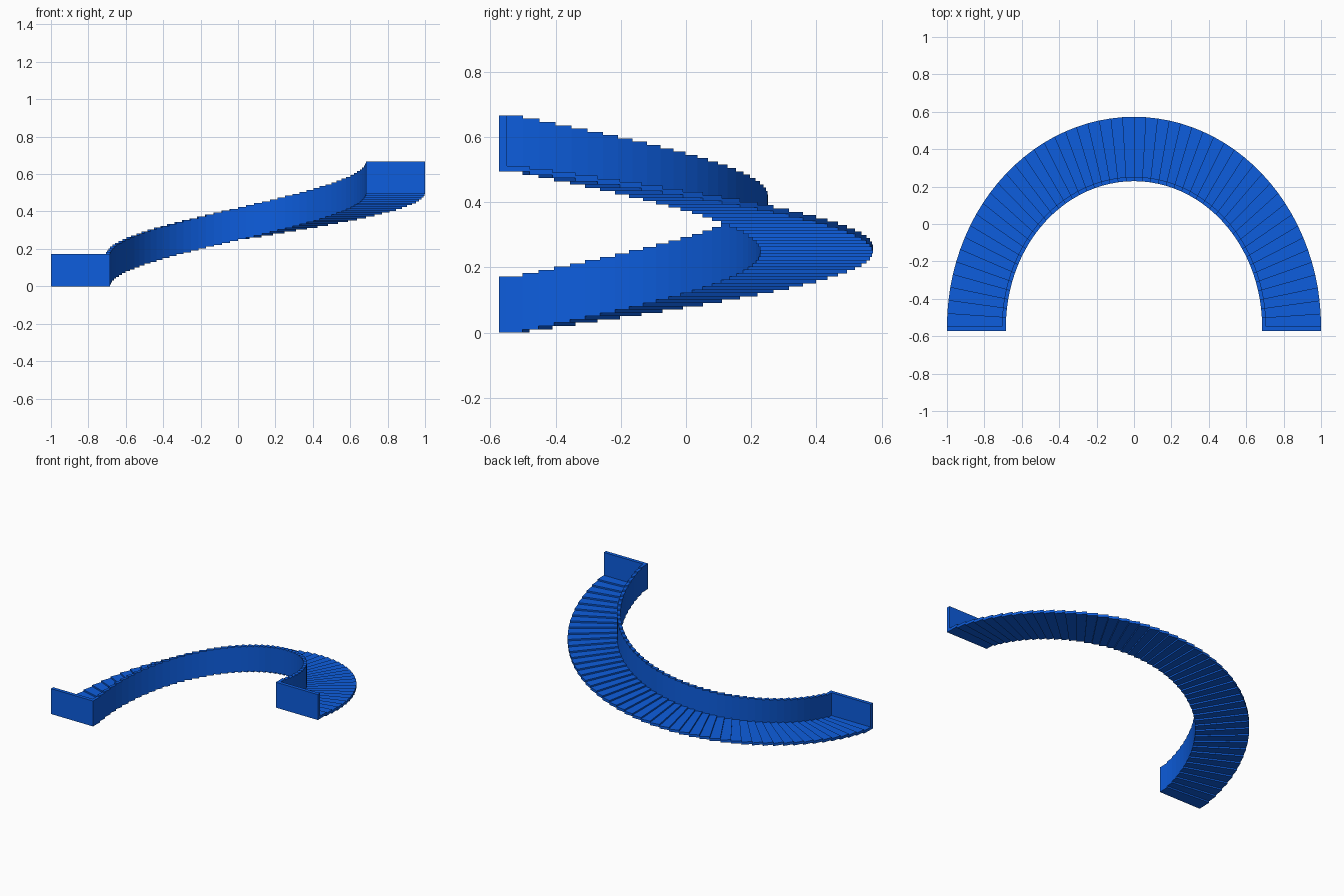
import bpy, bmesh, math

if "Cube" in bpy.data.objects:
    bpy.data.objects.remove(bpy.data.objects["Cube"])

N = 50                       # steps in the half turn
RISE = 0.494 / (N - 1)
CY = -0.55                   # centre of the half ellipse
WALL_H = 0.172
TREAD_T = 0.0175
OUTER = (1.0, 1.123)
INNER = (0.685, 0.779)
WALL = (0.706, 0.802)

mat = bpy.data.materials.new("blue")
mat.diffuse_color = (0.004, 0.11, 0.73, 1)
mat.use_nodes = True
mat.node_tree.nodes["Principled BSDF"].inputs["Base Color"].default_value = mat.diffuse_color


def point(radii, a):
    return (radii[0] * math.cos(a), CY + radii[1] * math.sin(a))


def prism(bm, outline, z0, z1):
    low = [bm.verts.new((x, y, z0)) for x, y in outline]
    high = [bm.verts.new((x, y, z1)) for x, y in outline]
    bm.faces.new(low[::-1])
    bm.faces.new(high)
    n = len(outline)
    for i in range(n):
        j = (i + 1) % n
        bm.faces.new((low[i], low[j], high[j], high[i]))


def finish(bm, name):
    bmesh.ops.recalc_face_normals(bm, faces=bm.faces)
    mesh = bpy.data.meshes.new(name)
    bm.to_mesh(mesh)
    bm.free()
    mesh.materials.append(mat)
    bpy.context.collection.objects.link(bpy.data.objects.new(name, mesh))


def stepped_band(name, inner, outer, height):
    # One wedge per step, climbing from left to right
    bm = bmesh.new()
    for i in range(N):
        a, b = math.pi * (1 - i / N), math.pi * (1 - (i + 1) / N)
        outline = [point(inner, a), point(inner, b), point(outer, b), point(outer, a)]
        prism(bm, outline, i * RISE, i * RISE + height)
    finish(bm, name)


def end_wall(name, x0, x1, z):
    bm = bmesh.new()
    prism(bm, [(x0, -0.573), (x1, -0.573), (x1, -0.549), (x0, -0.549)], z, z + WALL_H)
    finish(bm, name)


# Curved flight of treads and the wall along its inner edge
stepped_band("treads", INNER, OUTER, TREAD_T)
stepped_band("inner_wall", INNER, WALL, WALL_H)

# Flat walls closing the lower and upper ends
end_wall("lower_end_wall", -1.0, -INNER[0], 0)
end_wall("upper_end_wall", INNER[0], 1.0, (N - 1) * RISE)
